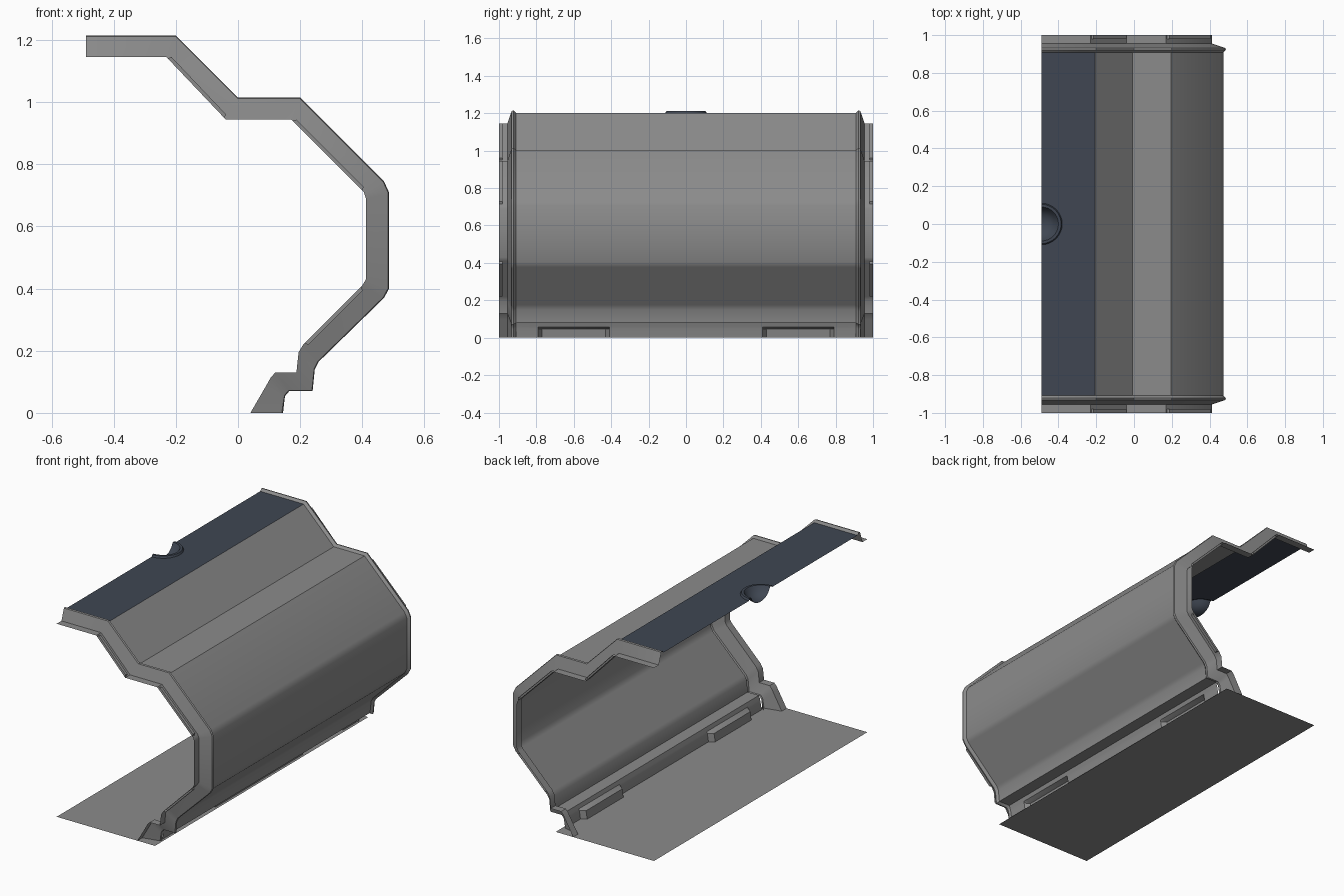
import bpy, bmesh, math
from mathutils import Vector

if "Cube" in bpy.data.objects:
    bpy.data.objects.remove(bpy.data.objects["Cube"])


def material(name, rgb):
    m = bpy.data.materials.new(name)
    m.diffuse_color = (*rgb, 1)
    m.use_nodes = True
    m.node_tree.nodes["Principled BSDF"].inputs["Base Color"].default_value = m.diffuse_color
    return m


GREY = material("wall grey", (0.26, 0.26, 0.26))
DARK = material("ceiling slate", (0.05, 0.062, 0.085))

# Matching cross-sections (x, z): outer crest and inner end lip
OUTER = [(-.49, 1.215), (-.2, 1.215), (0, 1.015), (.2, 1.015), (.47, .745),
         (.486, .71), (.486, .40), (.47, .37), (.26, .165), (.247, .14),
         (.24, .07), (.165, .07), (.152, .055), (.15, .045), (.145, 0)]
INNER = [(-.49, 1.145), (-.23, 1.145), (-.04, .945), (.17, .945), (.405, .71),
         (.412, .69), (.412, .43), (.40, .41), (.21, .22), (.195, .195),
         (.188, .13), (.12, .13), (.105, .113), (.095, .095), (.04, 0)]
PANEL_T = 0.18
PANEL_Y = 0.908


def section(t):
    return [(a[0] + (b[0] - a[0]) * t, a[1] + (b[1] - a[1]) * t)
            for a, b in zip(OUTER, INNER)]


def make(name, verts, faces, mat, angle=40):
    me = bpy.data.meshes.new(name)
    me.from_pydata(verts, [], faces)
    me.materials.append(mat)
    ob = bpy.data.objects.new(name, me)
    bpy.context.collection.objects.link(ob)
    bpy.ops.object.select_all(action='DESELECT')
    ob.select_set(True)
    bpy.context.view_layer.objects.active = ob
    bpy.ops.object.shade_smooth_by_angle(angle=math.radians(angle))
    return ob


def loft(name, rows, mat, closed=False):
    """Skin rows of points; faces wind so that x cross y points out."""
    n = len(rows[0])
    verts = [p for r in rows for p in r]
    faces = []
    for j in range(len(rows) - 1):
        for i in range(n - 1):
            a = j * n + i
            faces.append((a, a + 1, a + n + 1, a + n))
    return make(name, verts, faces, mat)


def row(y, pts):
    return [(x, y, z) for x, z in pts]


# End frames: recessed lip, sloped flank and raised crest
for side, label in ((-1, "front"), (1, "back")):
    spec = [(1, 1), (.955, 1), (.932, .04), (.922, 0), (PANEL_Y, PANEL_T)]
    rows = [row(side * y, section(t)) for y, t in spec]
    if side > 0:
        rows.reverse()
    loft(label + "_end_frame", rows, GREY)

    # Shallow locking pads on the sloped parts of the lip
    for k, i in enumerate((1, 3, 7)):
        a, b = Vector(INNER[i]), Vector(INNER[i + 1])
        d = b - a
        nrm = Vector((-d.y, d.x)).normalized() * 0.012
        pts = [a + d * .02, a + d * .04 + nrm, a + d * .96 + nrm, a + d * .98]
        flat = [a + d * .02, a + d * .04, a + d * .96, a + d * .98]
        rows = [row(side * 1.0, pts), row(side * .98, pts), row(side * .98, flat)]
        if side > 0:
            rows.reverse()
        loft(f"{label}_lock_pad_{k}", rows, GREY)

# Wall panel from the ceiling edge down to the skirting
wall = section(PANEL_T)[1:12]
base = section(PANEL_T * .3)[11:]
base[0] = wall[-1]
loft("wall_panel", [row(-PANEL_Y, wall), row(PANEL_Y, wall)], GREY)

# Skirting board with two stepped vents
rows = []
for y, shift in ((-PANEL_Y, 0), (-.79, 0), (-.77, 1), (-.43, 1), (-.41, 0),
                 (.41, 0), (.43, 1), (.77, 1), (.79, 0), (PANEL_Y, 0)):
    pts = [(x - (.03 * shift if i > 1 else 0), z) for i, (x, z) in enumerate(base)]
    rows.append(row(y, pts))
loft("skirting", rows, GREY)

# Ceiling panel with a half-round opening for the lamp
(x0, z0), (x1, _) = section(PANEL_T)[:2]
R, N = 0.11, 16
arc = [(-math.pi / 2 + math.pi * k / N) for k in range(N + 1)]
outline = [(x0, -PANEL_Y, z0), (x1, -PANEL_Y, z0), (x1, PANEL_Y, z0), (x0, PANEL_Y, z0)]
outline += [(x0 + R * math.cos(a), R * math.sin(a), z0) for a in reversed(arc)]
make("ceiling_panel", outline, [tuple(range(len(outline)))], DARK)

# Half lamp: raised rim with a bowl hanging below the ceiling
profile = [(R, 0), (.104, .011), (.09, .011), (.083, 0), (.072, -.018),
           (.052, -.034), (.028, -.043), (.001, -.046)]
rows = [[(x0 + r * math.cos(a), r * math.sin(a), z0 + h) for r, h in reversed(profile)]
        for a in arc]
loft("ceiling_lamp", rows, DARK)

# Floor sheet
loft("floor", [[(-.49, y, 0), (.155, y, 0)] for y in (-1, 1)], GREY)
